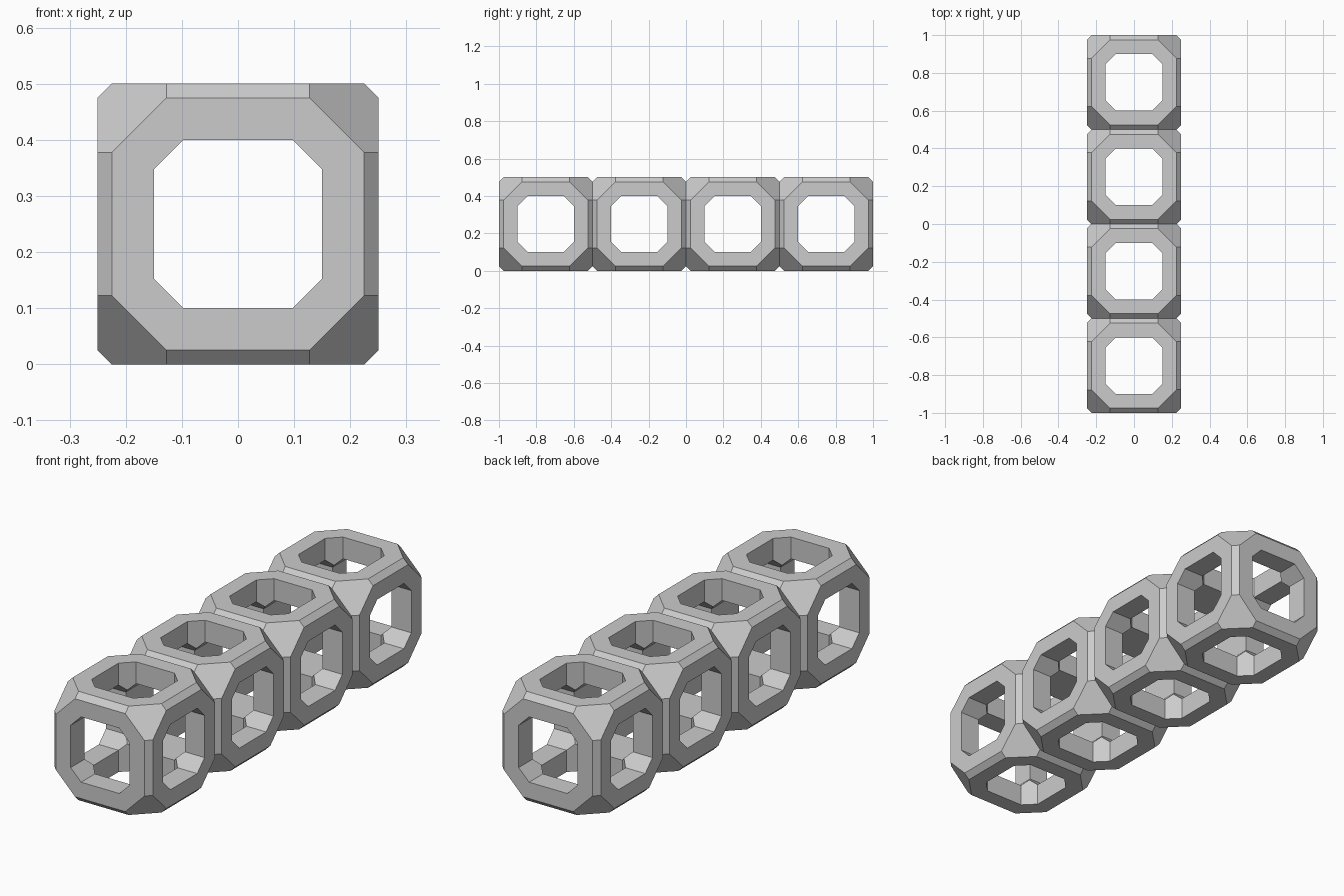
import bpy, bmesh, math
from itertools import permutations, product
from mathutils import Vector, Matrix

cube = bpy.data.objects.get("Cube")
if cube:
    bpy.data.objects.remove(cube, do_unlink=True)

HALF, RIM, CORNER = 0.25, 0.225, 0.1275     # cell size, edge bevel, corner cut
HOLE, HOLE_CUT = 0.15, 0.097                # opening half width and its clipped corner
COUNT = 4

grey = bpy.data.materials.new("plain grey")
grey.use_nodes = True
colour = (0.6, 0.6, 0.6, 1)
grey.diffuse_color = colour
grey.node_tree.nodes["Principled BSDF"].inputs["Base Color"].default_value = colour


def hull_object(name, points):
    """Convex solid through the given points, with flat faces merged."""
    bm = bmesh.new()
    for p in points:
        bm.verts.new(p)
    bmesh.ops.convex_hull(bm, input=bm.verts[:])
    bmesh.ops.dissolve_limit(bm, angle_limit=math.radians(1),
                             verts=bm.verts[:], edges=bm.edges[:])
    bmesh.ops.recalc_face_normals(bm, faces=bm.faces[:])
    mesh = bpy.data.meshes.new(name)
    bm.to_mesh(mesh)
    bm.free()
    mesh.materials.append(grey)
    obj = bpy.data.objects.new(name, mesh)
    bpy.context.collection.objects.link(obj)
    return obj


# Solid cell: cube with bevelled edges and cut corners
signs = list(product((-1, 1), repeat=3))
body = hull_object("cell_body", [
    [s * c for s, c in zip(sign, perm)]
    for perm in permutations((HALF, RIM, CORNER)) for sign in signs])

# Octagonal openings straight through along each axis
cutters = []
for axis in range(3):
    points = []
    for a, b in ((HOLE, HOLE_CUT), (HOLE_CUT, HOLE)):
        for su, sv, sw in signs:
            p = Vector((0, 0, 0))
            p[axis] = sw * HALF * 2
            p[(axis + 1) % 3] = su * a
            p[(axis + 2) % 3] = sv * b
            points.append(p)
    cutter = hull_object("opening_cutter", points)
    cutter.hide_render = True
    cutters.append(cutter)
    cut = body.modifiers.new("opening", 'BOOLEAN')
    cut.operation = 'DIFFERENCE'
    cut.solver = 'EXACT'
    cut.object = cutter

# Bake the cut frame once, then share it between the cells
bpy.context.view_layer.update()
frame = bpy.data.meshes.new_from_object(
    body.evaluated_get(bpy.context.evaluated_depsgraph_get()))
frame.name = "cell_frame"
for helper in [body] + cutters:
    bpy.data.objects.remove(helper, do_unlink=True)

# Row of open frames, touching end to end
for i in range(COUNT):
    cell = bpy.data.objects.new(f"frame_cell_{i + 1}", frame)
    cell.location = (0, (2 * i - COUNT + 1) * HALF, HALF)
    bpy.context.collection.objects.link(cell)
